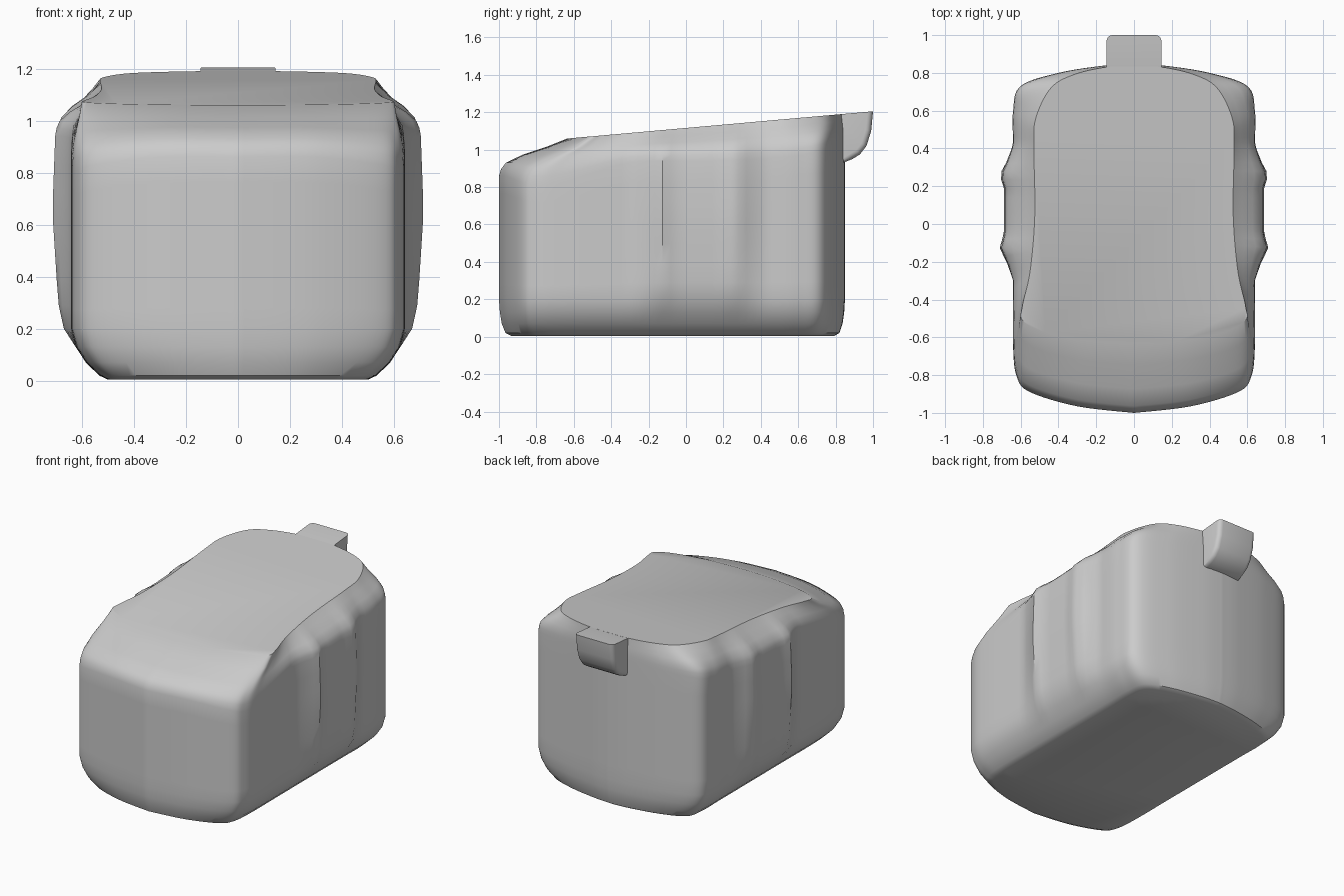
import bpy
import bmesh
from mathutils import Vector

cube = bpy.data.objects.get("Cube")
if cube:
    bpy.data.objects.remove(cube, do_unlink=True)

# Single plain grey
grey = bpy.data.materials.new("plain grey")
grey.use_nodes = True
colour = (0.6, 0.6, 0.6, 1)
grey.diffuse_color = colour
grey.node_tree.nodes["Principled BSDF"].inputs["Base Color"].default_value = colour


def finish(name, bm, angle):
    """Turn a bmesh into a shaded object with the grey material."""
    bmesh.ops.recalc_face_normals(bm, faces=bm.faces)
    mesh = bpy.data.meshes.new(name)
    bm.to_mesh(mesh)
    bm.free()
    mesh.materials.append(grey)
    obj = bpy.data.objects.new(name, mesh)
    bpy.context.collection.objects.link(obj)
    bpy.ops.object.select_all(action="DESELECT")
    obj.select_set(True)
    bpy.context.view_layer.objects.active = obj
    bpy.ops.object.shade_smooth_by_angle(angle=angle)
    return obj


def lerp_table(table, value):
    """Piecewise linear lookup, clamped at both ends."""
    if value <= table[0][0]:
        return table[0][1]
    for (a, first), (b, second) in zip(table, table[1:]):
        if value <= b:
            return first + (second - first) * (value - a) / (b - a)
    return table[-1][1]


def smooth_rows(rows, steps):
    """Catmull-Rom curve through rows of any width."""
    rows = [Vector(row) for row in rows]
    result = []
    for i in range(len(rows) - 1):
        before = rows[max(i - 1, 0)]
        start, end = rows[i], rows[i + 1]
        after = rows[min(i + 2, len(rows) - 1)]
        for k in range(steps):
            t = k / steps
            result.append(0.5 * (2 * start + (end - before) * t
                                 + (2 * before - 5 * start + 4 * end - after) * t**2
                                 + (3 * start - before - 3 * end + after) * t**3))
    result.append(rows[-1])
    return result


def lid_height(y):
    return 1.116 + 0.089 * y


# Half outline, front to back: wall x, wall y, lid x, lid y, shoulder height
half_outline = smooth_rows([
    (0, -1, 0, -.635, .86),
    (.3, -.965, .25, -.62, .86),
    (.55, -.89, .47, -.575, .83),
    (.62, -.81, .59, -.51, .81),
    (.64, -.65, .59, -.43, .83),
    (.64, -.3, .55, -.25, .93),
    (.64, .05, .525, .05, .94),
    (.64, .4, .53, .4, .95),
    (.64, .6, .52, .56, .97),
    (.6, .73, .44, .72, 1),
    (.4, .8, .32, .79, 1.02),
    (.15, .84, .15, .83, 1.05),
    (0, .85, 0, .835, 1.05),
], 8)

# Side panel with a raised rib at each edge, and its strength by height
panel_bulge = [(-.3, 0), (-.2, .035), (-.13, .075), (-.05, .05),
               (.19, .05), (.26, .075), (.33, .035), (.42, 0)]
panel_strength = [(.12, 0), (.2, .4), (.3, .7), (.65, 1), (.95, .85)]

# Rounded underside: height, width scale, length scale
base_rings = [(.005, .78, .935), (.02, .83, .965), (.07, .91, .985),
              (.13, .97, .995), (.2, 1, 1)]
wall_fractions = [.12, .25, .4, .55, .7, .85, 1]
# Shoulder: inward fraction, upward fraction
shoulder_rings = [(.03, .18), (.1, .35), (.35, .57), (.7, .78), (1, 1)]


def wall_point(row, z):
    bulge = lerp_table(panel_bulge, row[1]) if row[0] > .6 else 0
    return Vector((row[0] + bulge * lerp_table(panel_strength, z), row[1], z))


def base_ring(z, wide, long):
    points = [wall_point(row, z) for row in half_outline]
    return [Vector((p.x * wide, p.y * long, z)) for p in points]


def wall_ring(fraction):
    start = base_rings[-1][0]
    return [wall_point(row, start + (row[4] - start) * fraction)
            for row in half_outline]


def shoulder_ring(inward, upward):
    ring = []
    for row in half_outline:
        wall = wall_point(row, row[4])
        lid = Vector((row[2], row[3], lid_height(row[3])))
        point = wall.lerp(lid, inward)
        point.z = wall.z + (lid.z - wall.z) * upward
        ring.append(point)
    return ring


# Body: stacked rings, mirrored left to right and capped
halves = [base_ring(*ring) for ring in base_rings]
halves += [wall_ring(fraction) for fraction in wall_fractions]
halves += [shoulder_ring(*ring) for ring in shoulder_rings]
bm = bmesh.new()
rings = []
for half in halves:
    mirrored = [Vector((-p.x, p.y, p.z)) for p in half[-2:0:-1]]
    rings.append([bm.verts.new(p) for p in half + mirrored])
for lower, upper in zip(rings, rings[1:]):
    for i in range(len(lower)):
        j = (i + 1) % len(lower)
        bm.faces.new((lower[i], lower[j], upper[j], upper[i]))
bm.faces.new(rings[0])
bm.faces.new(rings[-1])
finish("body", bm, 0.6)

# Rear tab: side profile swept across, flush with the lid
profile = [(.8, lid_height(.8) - .004), (.84, lid_height(.84)),
           (1, lid_height(1)), (.99, 1.1), (.965, 1.02), (.93, .975),
           (.89, .95), (.84, .93), (.8, .93)]
bm = bmesh.new()
side = bm.faces.new([bm.verts.new((-.145, y, z)) for y, z in profile])
swept = bmesh.ops.extrude_face_region(bm, geom=[side])
bmesh.ops.translate(bm, vec=(.29, 0, 0),
                    verts=[v for v in swept["geom"] if isinstance(v, bmesh.types.BMVert)])
# Round the outer side edges, leaving the top flat
rim = [e for e in bm.edges
       if abs(e.verts[0].co.x - e.verts[1].co.x) < .01
       and min(v.co.y for v in e.verts) > .83
       and min(v.co.z for v in e.verts) < 1.15]
bmesh.ops.bevel(bm, geom=rim, offset=.03, segments=4, profile=.5, affect="EDGES")
finish("rear_tab", bm, 0.7)
